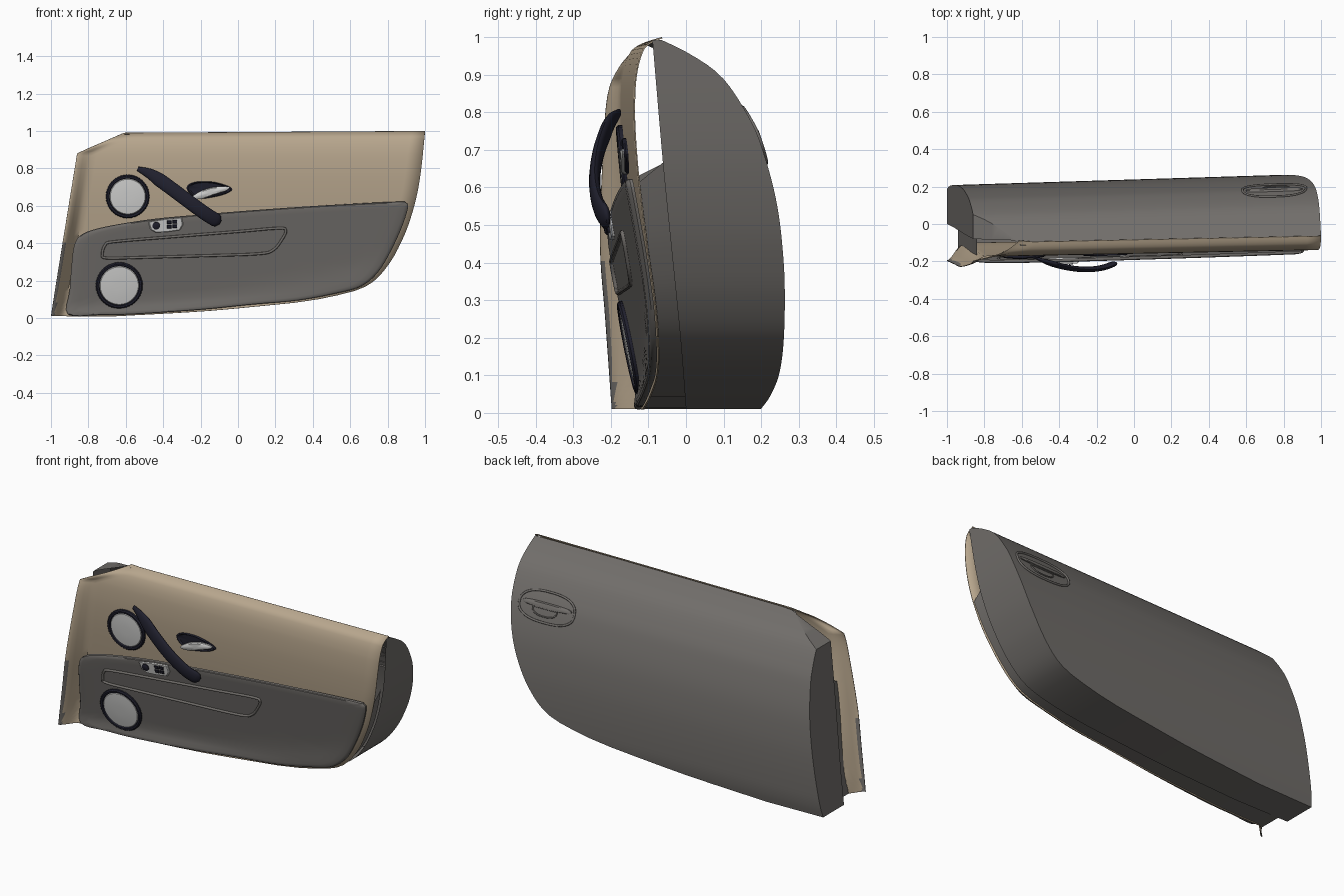
import bpy, bmesh, math
from mathutils import Vector

if "Cube" in bpy.data.objects:
    bpy.data.objects.remove(bpy.data.objects["Cube"])


def material(name, r, g, b):
    m = bpy.data.materials.new(name)
    m.diffuse_color = (r, g, b, 1)
    m.use_nodes = True
    m.node_tree.nodes["Principled BSDF"].inputs["Base Color"].default_value = m.diffuse_color
    return m


TAN = material("tan_trim", .48, .385, .27)
GREY = material("warm_grey", .165, .155, .145)
NAVY = material("dark_navy", .014, .014, .026)
LIGHT = material("light_grey", .64, .64, .63)


def curve(table, v):
    """Smooth interpolation through (key, value) pairs."""
    if v <= table[0][0]:
        return table[0][1]
    for i in range(len(table) - 1):
        (a, p), (b, q) = table[i], table[i + 1]
        if v <= b:
            def slope(k):
                l, r = table[max(k - 1, 0)], table[min(k + 1, len(table) - 1)]
                return (r[1] - l[1]) / (r[0] - l[0])
            t, h = (v - a) / (b - a), b - a
            return ((2*t**3 - 3*t*t + 1) * p + (t**3 - 2*t*t + t) * h * slope(i)
                    + (3*t*t - 2*t**3) * q + (t**3 - t*t) * h * slope(i + 1))
    return table[-1][1]


# Door outline and surface definitions
RIGHT = [(.01, -.65), (.035, -.2), (.06, .08), (.085, .33), (.11, .48), (.15, .64), (.2, .73),
         (.3, .815), (.4, .87), (.5, .912), (.65, .955), (.8, .98), (1, 1)]
SKIN = [(.01, .247), (.06, .257), (.12, .263), (.27, .266), (.41, .26), (.57, .238), (.735, .19),
        (.8, .157), (.87, .112), (.92, .064), (.97, -.01), (1, -.068)]
INNER = [(.01, 0), (.2, -.015), (.45, -.04), (.65, -.06), (1, -.09)]
TRIM = [(0, -.085), (.1, -.068), (.2, -.072), (.3, -.082), (.45, -.105), (.6, -.125), (.7, -.135), (.8, -.14),
        (.9, -.135), (.97, -.115), (.99, -.09), (1, -.065)]
FLARE = [(0, -.197), (.25, -.215), (.45, -.229), (.75, -.218), (.85, -.208), (.9, -.19), (.96, -.15), (1, -.09)]


def x_right(z):
    return curve(RIGHT, z)


def x_left(z):
    if z < .88:
        return -1 + .14 * (z - .01) / .87
    return -.86 + .25 * (z - .88) / .12


def skin(x, z):
    return curve(SKIN, z) - .031 * (.9 - x)


def inner(x, z):
    return min(curve(INNER, z), skin(x, z) - .002)


def trim(x, z):
    w = max(0, 1 - (x - x_left(z)) / .08)
    w = w * w * (3 - 2 * w)
    return (curve(TRIM, z) - .02 * (.95 - x)) * (1 - w) + curve(FLARE, z) * w


def lower(x, z):
    return min(-.15 - .047 * (.9 - x) + .2 * (.6 - z), trim(x, z) - .014)


def cushion(x, z):
    return lower(x, z) - .009


def build(name, verts, faces, mat, angle=35, solid=0):
    me = bpy.data.meshes.new(name)
    me.from_pydata([tuple(v) for v in verts], [], faces)
    bm = bmesh.new()
    bm.from_mesh(me)
    bmesh.ops.remove_doubles(bm, verts=bm.verts, dist=1e-5)
    bmesh.ops.recalc_face_normals(bm, faces=bm.faces)
    bm.to_mesh(me)
    bm.free()
    me.materials.append(mat)
    ob = bpy.data.objects.new(name, me)
    bpy.context.collection.objects.link(ob)
    bpy.ops.object.select_all(action='DESELECT')
    ob.select_set(True)
    bpy.context.view_layer.objects.active = ob
    bpy.ops.object.shade_smooth_by_angle(angle=math.radians(angle))
    if solid:
        m = ob.modifiers.new("thickness", 'SOLIDIFY')
        m.thickness = solid
    return ob


def grid(rings, closed):
    """Quad faces joining consecutive equal-length point rows."""
    n = len(rings[0])
    return [(i*n + j, i*n + (j+1) % n, (i+1)*n + (j+1) % n, (i+1)*n + j)
            for i in range(len(rings) - 1) for j in range(n if closed else n - 1)]


def flat(rows):
    return [p for r in rows for p in r]


def smooth_loop(pts, k=4):
    """Closed Catmull-Rom loop through 2D points."""
    out, n = [], len(pts)
    for i in range(n):
        a, b, c, d = (Vector(pts[(i + o) % n]) for o in (-1, 0, 1, 2))
        for t in (s / k for s in range(k)):
            out.append(.5 * (2*b + (c - a)*t + (2*a - 5*b + 4*c - d)*t*t + (3*b - a - 3*c + d)*t**3))
    return out


def pad(name, loop, surf, rings, mat, side=-1):
    """Plate lying on a surface: rings of (scale, height), capped at the centre."""
    c = sum((Vector(p) for p in loop), Vector((0, 0))) / len(loop)
    rows = []
    for s, h in rings:
        q = [c + (Vector(p) - c) * s for p in loop]
        rows.append([(p.x, surf(p.x, p.y) + side * h, p.y) for p in q])
    return build(name, flat(rows), grid(rows, True), mat)


def rim(name, loop, surf, r, mat, side=-1):
    """Raised bead following a loop on a surface."""
    pts = [Vector((p[0], surf(p[0], p[1]) + side * r * .4, p[1])) for p in loop]
    rows = []
    for i, p in enumerate(pts):
        t = (pts[(i + 1) % len(pts)] - pts[i - 1]).normalized()
        w = t.cross(Vector((0, 1, 0))).normalized()
        rows.append([p + w * r * math.cos(a * math.pi / 4) + Vector((0, r * math.sin(a * math.pi / 4), 0))
                     for a in range(8)])
    rows.append(rows[0])
    return build(name, flat(rows), grid(rows, True), mat, 60)


def lathe(name, x, z, surf, profile, mat, n=64, rib=0):
    """Round part standing on a surface: profile of (radius, height)."""
    e = .03
    nrm = Vector(((surf(x+e, z) - surf(x-e, z)) / (2*e), -1, (surf(x, z+e) - surf(x, z-e)) / (2*e))).normalized()
    u = nrm.cross(Vector((0, 0, 1))).normalized()
    v = u.cross(nrm)
    o = Vector((x, surf(x, z), z))
    rows = [[o + nrm * h + (u * math.cos(2*math.pi*i/n) + v * math.sin(2*math.pi*i/n)) * r * (1 + rib * (i % 2))
             for i in range(n)] for r, h in profile]
    return build(name, flat(rows), grid(rows, True), mat)


def oval(cx, cz, rx, rz, p=1.0, n=48):
    """Rounded oval; p below 1 makes it boxier."""
    bend = lambda v: math.copysign(abs(v) ** p, v)
    return [(cx + rx * bend(math.cos(2*math.pi*i/n)), cz + rz * bend(math.sin(2*math.pi*i/n))) for i in range(n)]


ZS = sorted([.01 + .99 * (1 - math.cos(math.pi * i / 46)) / 2 for i in range(47)] + [.88])
US = [(i / 36) ** 1.6 for i in range(37)]


def sheet(surf, drop=0):
    """Rows across the door outline; the top edge dips slightly toward the hinge side."""
    rows = []
    for z in ZS:
        k = max(0, (z - .9) / .1)
        xs = [x_left(z) + (x_right(z) - x_left(z)) * u for u in US]
        rows.append([(x, surf(x, z), z - k * (drop + .006 * (1 - x))) for x in xs])
    return rows


# Outer shell: curved skin and the walls folded in round its border
rows = sheet(skin, .008)
verts, faces = flat(rows), grid(rows, False)
border = [r[0] for r in reversed(rows)] + rows[0][1:] + [r[-1] for r in rows[1:]]
wall = [border, [(x, inner(x, z), z) for x, y, z in border]]
faces += [tuple(i + len(verts) for i in f) for f in grid(wall, False)]
build("outer_shell", verts + flat(wall), faces, GREY)

# Inner frame strip between shell and trim, lower part only, with a sloping top
low = [z for z in ZS if z < .64]
path = [(x_left(z) + .06, z) for z in reversed(low)]
path += [(-.94 + .29 * i / 6, .014) for i in range(1, 6)] + [(x_right(z) - .012, z + .004) for z in low]
slope_up = [(x, z + .03 * (z / .64) ** 6) for x, z in path]
strip = [[(x, inner(x, z) + .01, z) for x, z in slope_up], [(x, trim(x, z) + .003, z - .03 * (z / .64) ** 6) for x, z in path]]
build("inner_frame", flat(strip), grid(strip, False), GREY)

# Tan interior trim, with a grey turned edge low on the hinge side
rows = sheet(trim)
ob = build("interior_trim", flat(rows), grid(rows, False), TAN, 40, .004)
ob.data.materials.append(GREY)
for f in ob.data.polygons:
    if f.center.z < .4 and f.center.x - x_left(f.center.z) < .018:
        f.material_index = 1

# Padded lower panel
outline = smooth_loop([(-.91, .02), (-.9, .15), (-.89, .28), (-.875, .39), (-.83, .45), (-.7, .49), (-.45, .53), (-.2, .553),
                       (0, .57), (.3, .592), (.6, .61), (.86, .622), (.9, .615), (.908, .585), (.87, .47), (.8, .325),
                       (.74, .235), (.66, .17), (.55, .137), (.33, .095), (.06, .07), (-.2, .044), (-.55, .02), (-.75, .015)])
pad("lower_panel", outline, lower, [(1, -.012), (1, -.004), (.992, .003), (.975, .007), (.93, .009), (.85, .009), (.75, .009),
                                    (.6, .009), (.4, .009), (.2, .009), (0, .009)], GREY)

# Pocket on the lower panel
pocket = smooth_loop([(-.725, .34), (-.71, .39), (-.66, .408), (-.35, .434), (0, .462), (.22, .48), (.255, .465), (.235, .42),
                      (.19, .365), (.11, .343), (-.2, .332), (-.5, .324), (-.7, .32)])
rim("pocket_rim", pocket, cushion, .007, GREY)

# Speakers
for tag, x, z, surf, r in (("upper", -.59, .65, trim, .115), ("lower", -.635, .175, cushion, .124)):
    lathe(tag + "_speaker_ring", x, z, surf, [(r, -.012), (r, .008), (r - .006, .014), (r - .016, .013), (r - .02, .004)],
          NAVY, 96, .018)
    k = r - .016
    lathe(tag + "_speaker_cover", x, z, surf, [(k, .002), (k - .006, .01), (k * .6, .013), (k * .25, .014), (0, .014)], LIGHT)

# Pull handle: flattened section swept along a bowed path
key = [(-.535, -.178, .798), (-.46, -.205, .765), (-.36, -.232, .695), (-.26, -.243, .62), (-.17, -.234, .555), (-.095, -.208, .51)]
at = lambda s: Vector([curve([(k, p[c]) for k, p in enumerate(key)], s) for c in range(3)])
rows = []
for i in range(33):
    t = i / 32 * 5
    tan = (at(min(t + .05, 5)) - at(max(t - .05, 0))).normalized()
    wide = tan.cross(Vector((0, -1, 0))).normalized()
    deep = tan.cross(wide)
    end = math.sqrt(max(0, 1 - max(0, (t - 4.6) / .4) ** 2)) * .7 + .3
    w, d = (.012 + .025 * min(1, t / 1.4)) * end, (.006 + .009 * min(1, t / 1.2)) * end
    rows.append([at(t) + wide * w * math.cos(a * math.pi / 8) + deep * d * math.sin(a * math.pi / 8) for a in range(16)])
rows = [[sum(rows[0], Vector()) / 16] * 16] + rows + [[sum(rows[-1], Vector()) / 16] * 16]
build("pull_handle", flat(rows), grid(rows, True), NAVY, 50)

# Inside opener: bezel and lever
bezel = smooth_loop([(-.275, .7), (-.235, .726), (-.15, .73), (-.07, .712), (-.03, .688), (-.07, .662), (-.14, .645), (-.21, .638), (-.255, .662)])
pad("opener_bezel", bezel, trim, [(1, -.005), (1, .006), (.93, .011), (.84, .004), (.4, .003), (0, .003)], NAVY)
lever = smooth_loop([(-.25, .642), (-.2, .678), (-.13, .7), (-.05, .7), (-.065, .68), (-.13, .658), (-.2, .636)])
pad("opener_lever", lever, trim, [(1, .002), (1, .015), (.8, .02), (0, .022)], LIGHT)

# Switch plate with knob and buttons
plate = [(-.48, .514), (-.39, .529), (-.3, .537), (-.293, .5), (-.31, .47), (-.38, .46), (-.44, .457), (-.468, .473)]
pad("switch_plate", plate, cushion, [(1, -.012), (1, .005), (.94, .009), (.5, .009), (0, .009)], LIGHT)
lathe("mirror_knob", -.438, .495, cushion, [(.02, .002), (.02, .014), (.014, .018), (0, .018)], NAVY, 24)
for i in range(4):
    x, z = -.367 + .03 * (i % 2), .488 + .024 * (i // 2) + .003 * (i % 2)
    square = [(x - .012, z - .009), (x + .012, z - .009), (x + .012, z + .009), (x - .012, z + .009)]
    pad("window_switch_%d" % (i + 1), square, cushion, [(1, .002), (1, .014), (.8, .016), (0, .016)], NAVY)

# Outside handle: oval rim, grip bar and finger scoop
rim("outer_handle_rim", oval(.75, .738, .17, .075, .8, 64), skin, .006, GREY, 1)
pad("outer_handle_grip", oval(.75, .748, .15, .014, .7), skin, [(1, -.004), (1, .006), (.85, .01), (0, .011)], GREY, 1)
scoop = [(x, min(z, .732)) for x, z in oval(.76, .732, .075, .04, .8, 32) if z < .733]
rim("outer_handle_scoop", scoop, skin, .004, GREY, 1)
